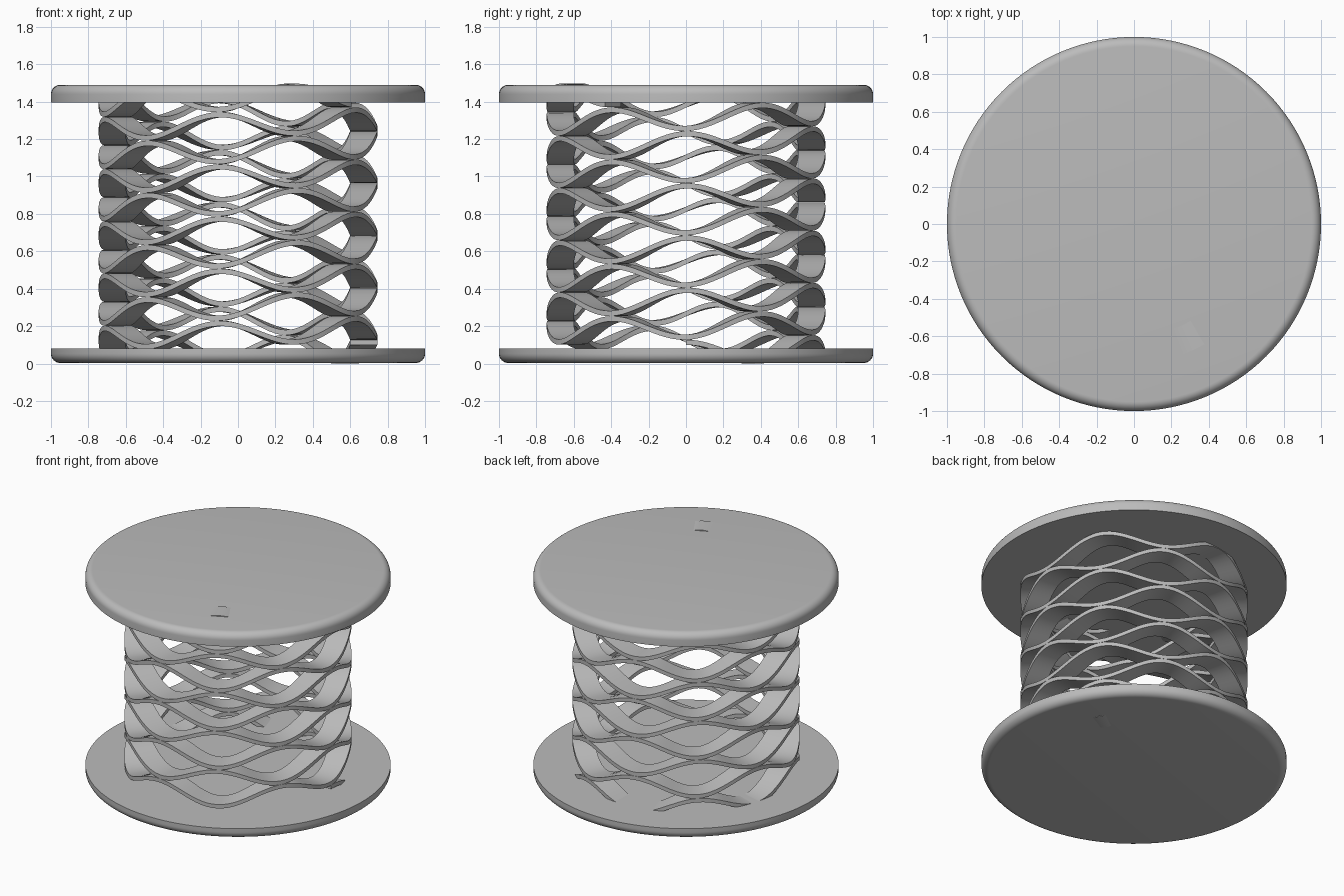
import bpy, bmesh, math

if "Cube" in bpy.data.objects:
    bpy.data.objects.remove(bpy.data.objects["Cube"])

grey = bpy.data.materials.new("plain_grey")
grey.diffuse_color = (0.5, 0.5, 0.5, 1)
grey.use_nodes = True
grey.node_tree.nodes["Principled BSDF"].inputs["Base Color"].default_value = grey.diffuse_color


def finish(name, bm):
    """Turn a bmesh into a smooth shaded object with crisp edges."""
    bmesh.ops.recalc_face_normals(bm, faces=bm.faces)
    mesh = bpy.data.meshes.new(name)
    bm.to_mesh(mesh)
    bm.free()
    mesh.materials.append(grey)
    obj = bpy.data.objects.new(name, mesh)
    bpy.context.collection.objects.link(obj)
    bpy.ops.object.select_all(action='DESELECT')
    obj.select_set(True)
    bpy.context.view_layer.objects.active = obj
    bpy.ops.object.shade_smooth_by_angle(angle=math.radians(35))
    return obj


def plate(name, z_flat, z_round, radius=1.0, fillet=0.05, sides=128, steps=8):
    """Disc with a sharp rim on the inner side and a rounded rim outside."""
    bm = bmesh.new()
    s = 1 if z_round > z_flat else -1
    profile = [(radius, z_flat)]
    for i in range(steps + 1):
        a = math.pi / 2 * i / steps
        profile.append((radius - fillet + fillet * math.cos(a),
                        z_round - s * fillet * (1 - math.sin(a))))
    rings = [[bm.verts.new((r * math.cos(2 * math.pi * k / sides),
                            r * math.sin(2 * math.pi * k / sides), z))
              for k in range(sides)] for r, z in profile]
    for a, b in zip(rings, rings[1:]):
        for k in range(sides):
            n = (k + 1) % sides
            bm.faces.new((a[k], a[n], b[n], b[k]))
    bm.faces.new(rings[0])
    bm.faces.new(rings[-1])
    return finish(name, bm)


def wave_spring(name, r_in=0.6, r_out=0.745, thick=0.028, pitch=0.1395,
                amp=0.0557, waves=5.5, z0=0.057, turns=9.9, per_turn=132):
    """Flat strip wound in a helix; crests of each turn meet the next turn."""
    bm = bmesh.new()
    count = round(turns * per_turn)
    h = thick / 2
    sections = []
    for i in range(count + 1):
        t = i / per_turn
        a = 2 * math.pi * t
        z = z0 + pitch * t + amp * math.cos(waves * a)
        sections.append([bm.verts.new((r * math.cos(a), r * math.sin(a), z + dz))
                         for r, dz in ((r_in, -h), (r_out, -h), (r_out, h), (r_in, h))])
    for a, b in zip(sections, sections[1:]):
        for k in range(4):
            n = (k + 1) % 4
            bm.faces.new((a[k], a[n], b[n], b[k]))
    bm.faces.new(sections[0])
    bm.faces.new(sections[-1])
    return finish(name, bm)


# Two end plates with the wave spring between them
plate("bottom_plate", 0.08, 0.003)
plate("top_plate", 1.395, 1.49)
wave_spring("wave_spring")
